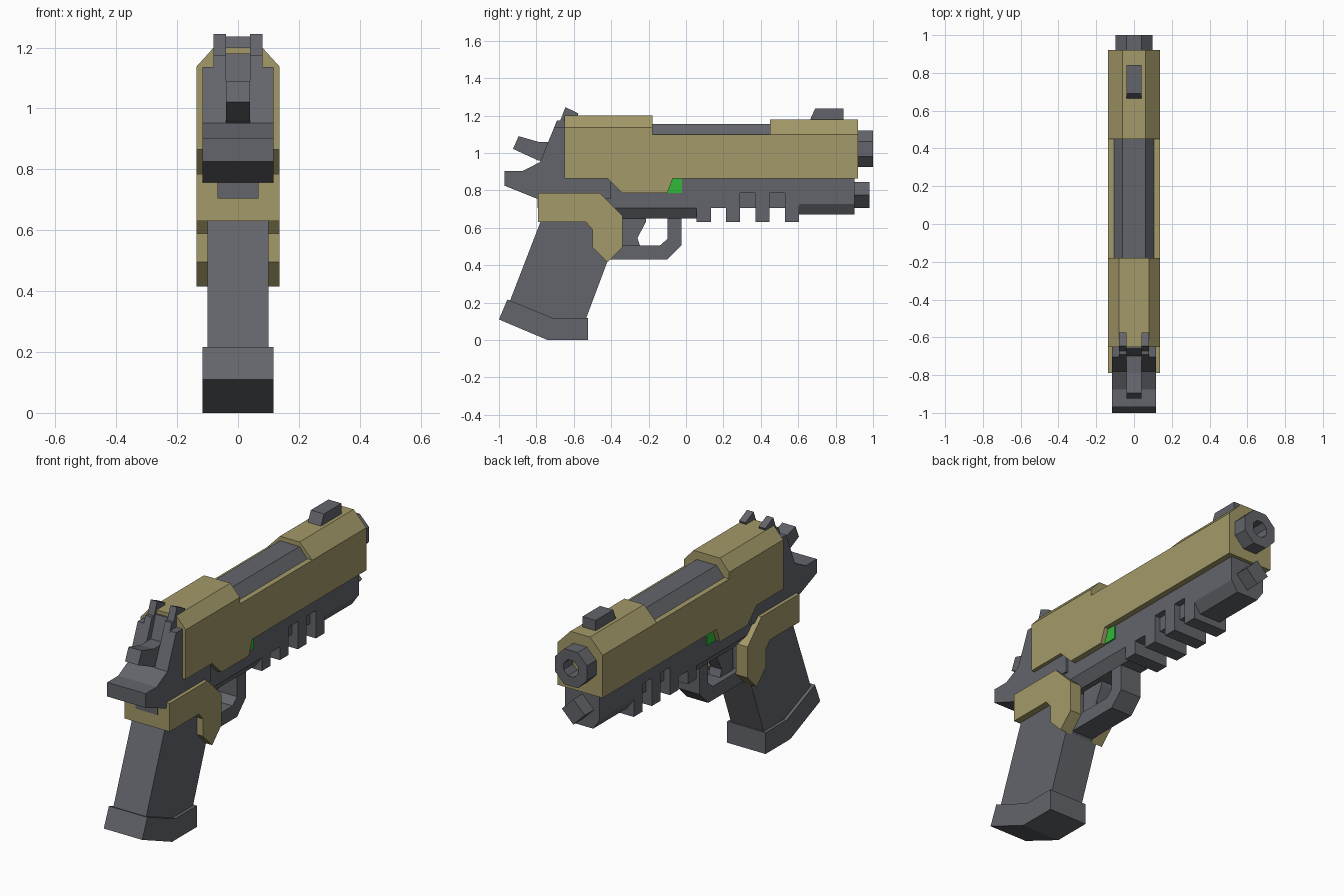
import bpy, bmesh, math


def material(name, rgb):
    m = bpy.data.materials.new(name)
    m.diffuse_color = (*rgb, 1)
    return m


TAN = material("tan", (0.37, 0.32, 0.14))
GREY = material("gunmetal grey", (0.125, 0.13, 0.148))
GREEN = material("green", (0.03, 0.48, 0.04))


def finish(name, bm, mat):
    bmesh.ops.recalc_face_normals(bm, faces=bm.faces)
    me = bpy.data.meshes.new(name)
    bm.to_mesh(me)
    bm.free()
    me.materials.append(mat)
    ob = bpy.data.objects.new(name, me)
    bpy.context.collection.objects.link(ob)
    return ob


def prism(name, mat, pts, spans, axis="x"):
    """Extrude a profile over each span; (y, z) points along x or (x, z) along y."""
    bm = bmesh.new()
    for lo, hi in spans:
        put = (lambda p, t: (t, p[0], p[1])) if axis == "x" else (lambda p, t: (p[0], t, p[1]))
        a = [bm.verts.new(put(p, lo)) for p in pts]
        b = [bm.verts.new(put(p, hi)) for p in pts]
        bm.faces.new(a)
        bm.faces.new(b[::-1])
        for i in range(len(pts)):
            j = (i + 1) % len(pts)
            bm.faces.new((a[i], b[i], b[j], a[j]))
    return finish(name, bm, mat)


def side(name, mat, w, pts):
    return prism(name, mat, pts, [(-w, w)])


def pair(name, mat, inner, outer, pts):
    return prism(name, mat, pts, [(inner, outer), (-outer, -inner)])


def section(name, mat, half, spans):
    """Symmetric cross-section given by its right half, extruded along y."""
    return prism(name, mat, half + [(-x, z) for x, z in reversed(half)], spans, "y")


def box_pts(y0, y1, z0, z1):
    return [(y0, z0), (y1, z0), (y1, z1), (y0, z1)]


# Slide: notched body with chamfered rear and front caps
side("slide_body", TAN, 0.137, [
    (-0.65, 0.865), (-0.42, 0.865), (-0.34, 0.785), (-0.10, 0.785),
    (-0.07, 0.865), (0.92, 0.865), (0.92, 1.10), (-0.65, 1.10)])
section("slide_rear_cap", TAN, [(0.137, 1.10), (0.137, 1.137), (0.08, 1.20)], [(-0.65, -0.18)])
section("slide_front_cap", TAN, [(0.137, 1.10), (0.06, 1.18)], [(0.45, 0.92)])

# Exposed barrel between the caps
section("barrel_top", GREY, [(0.107, 1.09), (0.107, 1.10), (0.06, 1.155)], [(-0.19, 0.46)])

# Octagonal muzzle with a sunken bore
bm = bmesh.new()
R = 0.098 / math.cos(math.pi / 8)
ring = [(R * math.cos((i + 0.5) * math.pi / 4), R * math.sin((i + 0.5) * math.pi / 4)) for i in range(8)]
loops = [[bm.verts.new((x * s, y, 1.022 + z * s)) for x, z in ring]
         for s, y in ((1, 0.90), (1, 1.0), (0.45, 1.0), (0.45, 0.90))]
for a, b in zip(loops, loops[1:]):
    for i in range(8):
        bm.faces.new((a[i], a[(i + 1) % 8], b[(i + 1) % 8], b[i]))
bm.faces.new(loops[0])
bm.faces.new(loops[-1])
bmesh.ops.remove_doubles(bm, verts=bm.verts, dist=1e-5)
finish("muzzle", bm, GREY)

# Guide rod: square bar turned on its corner
prism("guide_rod", GREY, [(0, 0.705), (0.07, 0.775), (0, 0.845), (-0.07, 0.775)], [(0.88, 0.98)], "y")

# Sights
side("front_sight", GREY, 0.04, [(0.66, 1.17), (0.69, 1.237), (0.843, 1.237), (0.843, 1.17)])
pair("rear_sight_prongs", GREY, 0.04, 0.08, [
    (-0.74, 1.05), (-0.69, 1.175), (-0.672, 1.175), (-0.645, 1.245),
    (-0.575, 1.212), (-0.60, 1.14), (-0.64, 1.05)])

# Rear block with a recess for the hammer
pair("rear_block_sides", GREY, 0.04, 0.117, [
    (-0.785, 0.94), (-0.705, 1.137), (-0.64, 1.137), (-0.64, 0.94)])
side("rear_block_centre", GREY, 0.04, [
    (-0.74, 0.94), (-0.66, 1.18), (-0.62, 1.18), (-0.62, 0.94)])
side("hammer", GREY, 0.04, [
    (-0.925, 1.022), (-0.895, 1.09), (-0.79, 1.06), (-0.69, 1.06), (-0.69, 0.945), (-0.79, 0.96)])

# Tail and frame
side("frame_tail", GREY, 0.117, [
    (-0.97, 0.825), (-0.97, 0.903), (-0.875, 0.903), (-0.78, 0.952),
    (-0.40, 0.952), (-0.40, 0.757), (-0.80, 0.757)])
side("tail_spur", GREY, 0.067, [(-0.795, 0.705), (-0.795, 0.78), (-0.70, 0.78), (-0.70, 0.705)])
section("frame_middle", GREY, [(0.065, 0.65), (0.105, 0.705), (0.105, 0.90)], [(-0.60, 0.055)])
pair("slide_catch", GREEN, 0.09, 0.113, [(-0.10, 0.787), (-0.07, 0.863), (-0.022, 0.863), (-0.022, 0.787)])

# Accessory rail: core, upper side walls and four teeth
side("rail_core", GREY, 0.07, box_pts(0.05, 0.61, 0.705, 0.88))
side("rail_upper", GREY, 0.105, box_pts(0.05, 0.61, 0.785, 0.88))
side("rail_rear_wall", GREY, 0.105, box_pts(0.055, 0.285, 0.705, 0.80))
for i in range(4):
    y = 0.057 + i * 0.157
    side(f"rail_tooth_{i + 1}", GREY, 0.105, box_pts(y, y + 0.076, 0.632, 0.80))
section("dust_cover", GREY, [(0.065, 0.67), (0.105, 0.728), (0.105, 0.88)], [(0.603, 0.90)])

# Trigger and guard
side("trigger_guard", GREY, 0.065, [
    (-0.42, 0.43), (-0.10, 0.43), (-0.025, 0.505), (-0.025, 0.67), (-0.10, 0.67),
    (-0.10, 0.54), (-0.14, 0.505), (-0.42, 0.505)])
side("trigger", GREY, 0.035, [
    (-0.36, 0.67), (-0.215, 0.67), (-0.215, 0.63), (-0.26, 0.545), (-0.245, 0.503), (-0.36, 0.503)])

# Grip and base
side("grip", GREY, 0.10, [
    (-0.775, 0.64), (-0.75, 0.76), (-0.38, 0.76), (-0.38, 0.46), (-0.42, 0.42),
    (-0.54, 0.10), (-0.72, 0.10), (-0.945, 0.20)])
side("grip_base", GREY, 0.117, [
    (-1.0, 0.11), (-0.955, 0.217), (-0.71, 0.117), (-0.525, 0.117), (-0.525, 0), (-0.74, 0)])

# Tan shroud around the top of the grip
pair("grip_shroud_sides", TAN, 0.067, 0.137, [
    (-0.79, 0.63), (-0.79, 0.785), (-0.46, 0.785), (-0.34, 0.665), (-0.34, 0.495),
    (-0.42, 0.415), (-0.50, 0.495), (-0.50, 0.59), (-0.535, 0.63)])
side("grip_shroud_back", TAN, 0.07, box_pts(-0.79, -0.60, 0.63, 0.785))
